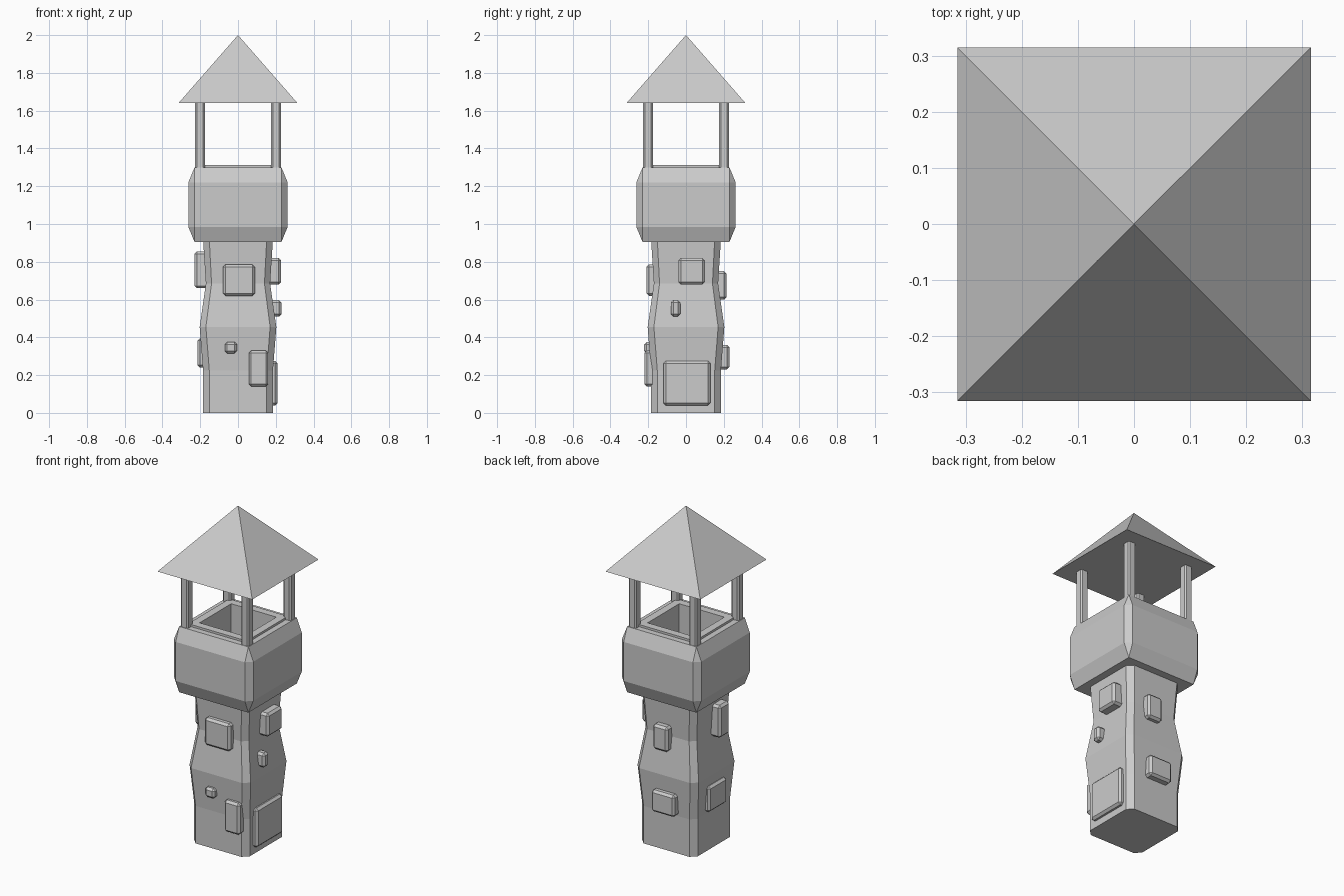
import bpy, bmesh
from mathutils import Matrix, Vector

if "Cube" in bpy.data.objects:
    bpy.data.objects.remove(bpy.data.objects["Cube"])


def finish(name, bm):
    bmesh.ops.remove_doubles(bm, verts=bm.verts, dist=1e-5)
    bmesh.ops.recalc_face_normals(bm, faces=bm.faces)
    mesh = bpy.data.meshes.new(name)
    bm.to_mesh(mesh)
    bm.free()
    obj = bpy.data.objects.new(name, mesh)
    bpy.context.collection.objects.link(obj)
    return obj


def loft(name, rings, cx=0, cy=0):
    """Stack of square rings (half width, corner chamfer, z), capped at both ends."""
    bm = bmesh.new()
    loops = []
    for h, c, z in rings:
        k = h - c
        pts = [(k, -h), (h, -k), (h, k), (k, h), (-k, h), (-h, k), (-h, -k), (-k, -h)]
        loops.append([bm.verts.new((cx + x, cy + y, z)) for x, y in pts])
    for a, b in zip(loops, loops[1:]):
        for i in range(8):
            j = (i + 1) % 8
            bm.faces.new((a[i], a[j], b[j], b[i]))
    bm.faces.new(loops[0][::-1])
    bm.faces.new(loops[-1])
    return finish(name, bm)


def stone(name, side, lo, hi, z0, z1, out, bevel=0.013):
    """Bevelled block set into a wall; lo/hi run along the wall, out is its outer face."""
    inner = 0.13
    mid, dep = (lo + hi) / 2, (inner + out) / 2
    width, depth = hi - lo, out - inner
    sx, sy, sz = {"front": (width, depth, 0), "back": (width, depth, 0),
                  "right": (depth, width, 0), "left": (depth, width, 0)}[side]
    pos = {"front": (mid, -dep), "back": (mid, dep),
           "right": (dep, mid), "left": (-dep, mid)}[side]
    bm = bmesh.new()
    bmesh.ops.create_cube(bm, size=1, matrix=Matrix.Translation((*pos, (z0 + z1) / 2))
                          @ Matrix.Diagonal((sx, sy, z1 - z0, 1)))
    bmesh.ops.bevel(bm, geom=bm.edges[:], offset=bevel, segments=1,
                    profile=0.5, affect='EDGES')
    return finish(name, bm)


# Wavy tower shaft with chamfered corners
loft("tower_shaft", [(0.185, 0.033, 0), (0.185, 0.033, 0.225), (0.203, 0.033, 0.455),
                     (0.170, 0.03, 0.685), (0.185, 0.033, 0.92)])

# Lookout box with bevelled edges, raised inner rim and sunken floor
loft("lookout_box", [(0.23, 0, 0.905), (0.263, 0.033, 0.985), (0.263, 0.033, 1.22),
                     (0.23, 0, 1.30), (0.195, 0, 1.30), (0.195, 0, 1.313),
                     (0.15, 0, 1.313), (0.15, 0, 1.0)])

# Corner posts
for sx in (-1, 1):
    for sy in (-1, 1):
        loft("roof_post", [(0.026, 0.009, 1.29), (0.026, 0.009, 1.645)],
             sx * 0.201, sy * 0.201)

# Pyramid roof
loft("roof", [(0.315, 0, 1.64), (0.0001, 0, 2.0)])

# Protruding stones on each wall
stones = [
    ("front", -0.08, 0.09, 0.62, 0.785, 0.21),
    ("front", -0.07, -0.005, 0.315, 0.375, 0.222),
    ("front", 0.057, 0.16, 0.14, 0.33, 0.22),
    ("right", -0.04, 0.10, 0.68, 0.82, 0.228),
    ("right", -0.08, -0.03, 0.51, 0.597, 0.23),
    ("right", -0.12, 0.13, 0.04, 0.275, 0.21),
    ("back", -0.025, 0.075, 0.60, 0.75, 0.215),
    ("back", -0.08, 0.075, 0.23, 0.36, 0.23),
    ("left", -0.09, 0.005, 0.66, 0.855, 0.23),
    ("left", -0.085, 0.085, 0.24, 0.395, 0.215),
]
for i, s in enumerate(stones):
    stone(f"wall_stone_{s[0]}_{i + 1}", *s)
